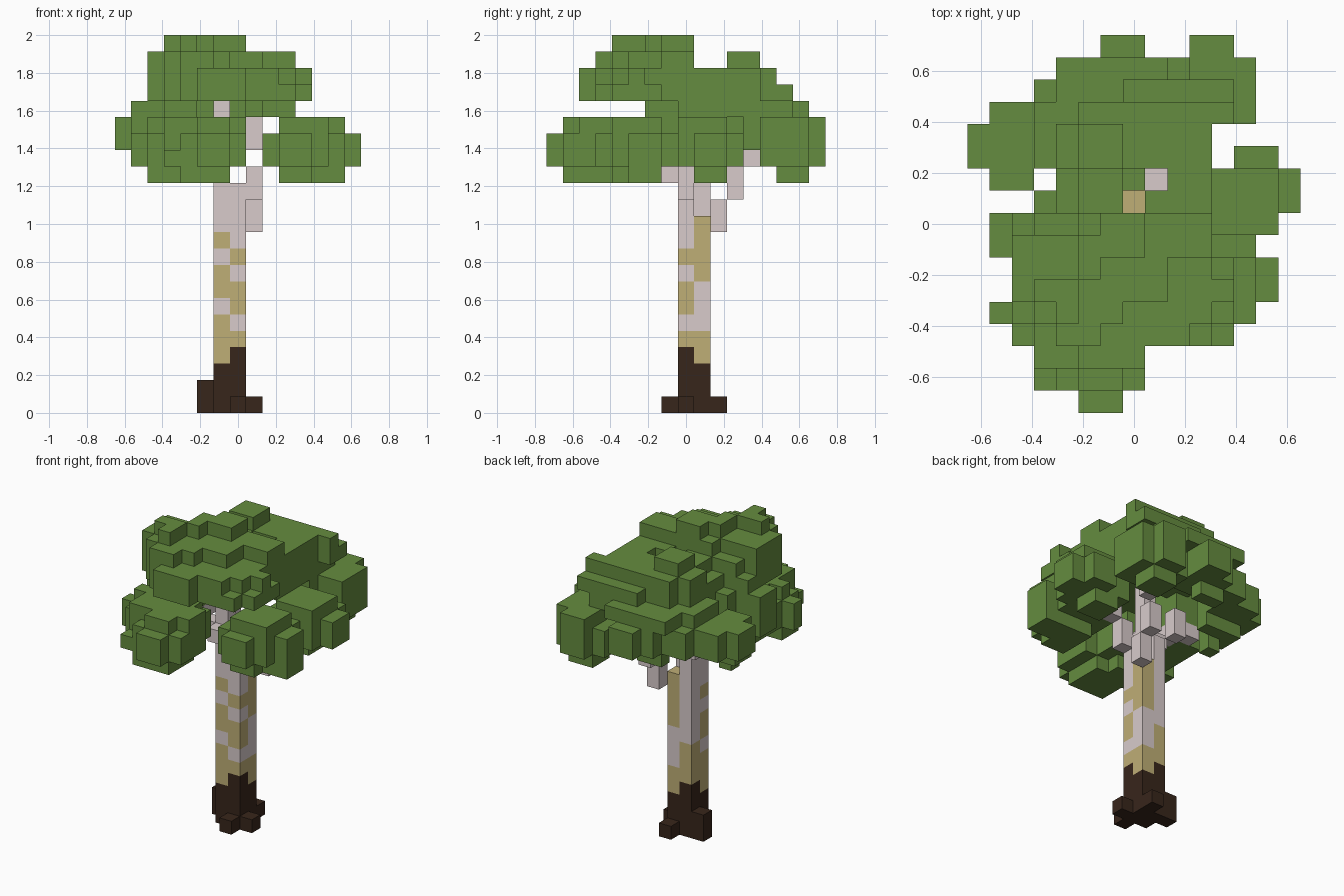
import bpy, bmesh
from itertools import product
from mathutils import Vector

cube = bpy.data.objects.get("Cube")
if cube:
    bpy.data.objects.remove(cube, do_unlink=True)

UNIT = 2 / 23                               # edge length of one block
ORIGIN = Vector((-7.5, -8.5, 0)) * UNIT     # corner of the block grid


def material(name, r, g, b):
    mat = bpy.data.materials.new(name)
    mat.use_nodes = True
    mat.diffuse_color = (r, g, b, 1)
    mat.node_tree.nodes["Principled BSDF"].inputs["Base Color"].default_value = (r, g, b, 1)
    return mat


LEAF = material("leaf green", .13, .262, .05)
PALE = material("pale bark", .69, .6, .6)
OCHRE = material("ochre bark", .52, .425, .18)
DARK = material("dark bark", .039, .019, .011)
MATERIALS = [LEAF, PALE, OCHRE, DARK]

blocks = {}     # cell -> (part name, material)


def fill(part, mat, *boxes):
    """Fill inclusive cell ranges (x, x, y, y, z, z) without overwriting."""
    for x0, x1, y0, y1, z0, z1 in boxes:
        for cell in product(range(x0, x1 + 1), range(y0, y1 + 1), range(z0, z1 + 1)):
            blocks.setdefault(cell, (part, mat))


# Trunk: four columns, bark patches listed from the ground up
BARK = {"D": DARK, "O": OCHRE, "P": PALE}
columns = {
    (6, 8): "DDDOOOPOOPOPPP",
    (7, 8): "DDDDOPOOPOPPPP",
    (7, 9): "DDDOOPPPOOOO",
    (6, 9): "DDDDOOOPPPPPPP",
}
for (x, y), bark in columns.items():
    for z, letter in enumerate(bark):
        blocks[x, y, z] = ("trunk", BARK[letter])

# Roots
fill("roots", DARK, (5, 5, 9, 9, 0, 1), (7, 7, 7, 7, 0, 0),
     (8, 8, 8, 8, 0, 0), (7, 7, 10, 10, 0, 0))

# Branches stepping outward into the crown
fill("back_branch", PALE, (8, 8, 10, 10, 11, 12), (8, 8, 11, 11, 13, 14),
     (9, 9, 12, 12, 15, 15), (8, 8, 12, 12, 16, 17))
fill("main_branch", PALE, (6, 6, 8, 8, 14, 18))
fill("front_branch", PALE, (6, 6, 7, 7, 14, 14), (5, 5, 6, 6, 15, 15))
fill("left_branch", PALE, (8, 8, 8, 8, 13, 14), (9, 9, 8, 8, 15, 15))
fill("right_branch", PALE, (5, 5, 8, 8, 14, 14), (4, 4, 8, 8, 15, 15),
     (5, 5, 10, 10, 14, 15), (3, 4, 9, 9, 15, 15))

# Lower leaf clumps
fill("front_right_clump", LEAF, (3, 7, 2, 3, 15, 16), (4, 7, 1, 1, 15, 16),
     (3, 3, 1, 1, 15, 15), (5, 6, 0, 0, 15, 16), (1, 5, 4, 4, 15, 16),
     (2, 6, 3, 5, 15, 16), (3, 6, 2, 4, 17, 17), (2, 5, 3, 4, 14, 14),
     (4, 6, 1, 3, 14, 14), (5, 6, 1, 1, 17, 17), (3, 5, 5, 5, 17, 17),
     (7, 7, 2, 3, 17, 17), (2, 2, 4, 4, 17, 17))
fill("front_left_clump", LEAF, (9, 12, 4, 7, 15, 16), (10, 11, 3, 6, 15, 16),
     (10, 13, 5, 6, 15, 16), (10, 12, 4, 6, 17, 17), (10, 11, 4, 6, 14, 14),
     (12, 13, 5, 6, 14, 14))
fill("left_clump", LEAF, (11, 14, 9, 10, 15, 16), (10, 13, 8, 10, 15, 16),
     (12, 13, 8, 11, 15, 16), (11, 13, 8, 10, 17, 17), (11, 12, 9, 10, 14, 14))
fill("back_left_clump", LEAF, (9, 12, 13, 15, 15, 16), (10, 12, 13, 15, 17, 17),
     (10, 11, 14, 16, 15, 17), (10, 11, 14, 15, 14, 14), (9, 10, 12, 12, 16, 16),
     (10, 10, 12, 12, 17, 17))
fill("back_clump", LEAF, (5, 7, 14, 15, 16, 17), (6, 7, 14, 16, 16, 17),
     (5, 6, 14, 14, 15, 15), (3, 7, 13, 14, 16, 17))
fill("back_right_clump", LEAF, (0, 3, 11, 12, 16, 17), (1, 3, 11, 13, 16, 17),
     (1, 2, 10, 12, 16, 17), (1, 3, 11, 11, 15, 15), (1, 2, 10, 10, 15, 15),
     (2, 2, 10, 10, 14, 14))
fill("right_clump", LEAF, (1, 3, 7, 8, 16, 18), (3, 4, 6, 9, 16, 18),
     (2, 3, 6, 8, 15, 17))

# Upper crown
fill("back_crown", LEAF, (9, 10, 8, 13, 18, 20), (7, 10, 11, 13, 18, 20),
     (7, 10, 14, 14, 18, 19), (4, 6, 9, 12, 18, 19), (3, 5, 11, 13, 18, 18),
     (4, 7, 11, 15, 18, 18), (6, 7, 10, 11, 18, 18), (8, 8, 14, 15, 18, 18),
     (8, 11, 13, 13, 19, 20), (9, 11, 13, 14, 19, 19),
     (4, 7, 11, 12, 19, 20), (5, 6, 9, 13, 19, 20), (5, 6, 11, 12, 21, 21))
fill("front_crown", LEAF, (5, 7, 2, 6, 19, 20), (4, 10, 3, 7, 19, 19),
     (4, 9, 3, 7, 20, 20), (3, 11, 4, 6, 19, 19), (3, 10, 4, 8, 20, 20),
     (11, 11, 5, 5, 20, 20), (2, 10, 5, 8, 19, 19), (2, 9, 5, 7, 20, 20),
     (8, 10, 9, 9, 19, 20), (2, 4, 5, 7, 21, 21), (3, 6, 4, 7, 21, 21),
     (4, 5, 3, 6, 21, 21), (5, 8, 5, 8, 21, 21), (9, 10, 7, 8, 21, 21))
fill("crown_top", LEAF, (3, 3, 5, 5, 22, 22), (4, 4, 4, 5, 22, 22),
     (5, 5, 6, 7, 22, 22), (6, 7, 7, 8, 22, 22))


def build(part):
    """Mesh one part, keeping only faces that are open to the air."""
    mesh = bpy.data.meshes.new(part)
    cells = {c: m for c, (p, m) in blocks.items() if p == part}
    used = [m for m in MATERIALS if m in cells.values()]
    for mat in used:
        mesh.materials.append(mat)
    bm = bmesh.new()
    for cell, mat in cells.items():
        for axis, side in product(range(3), (0, 1)):
            step = [0, 0, 0]
            step[axis] = 1 if side else -1
            if tuple(c + s for c, s in zip(cell, step)) in blocks:
                continue
            u, v = (axis + 1) % 3, (axis + 2) % 3
            corners = [(0, 0), (1, 0), (1, 1), (0, 1)]
            verts = []
            for a, b in corners if side else reversed(corners):
                point = Vector(cell)
                point[axis] += side
                point[u] += a
                point[v] += b
                verts.append(bm.verts.new(point * UNIT + ORIGIN))
            bm.faces.new(verts).material_index = used.index(mat)
    bmesh.ops.remove_doubles(bm, verts=bm.verts[:], dist=UNIT / 100)
    bm.to_mesh(mesh)
    bm.free()
    bpy.context.collection.objects.link(bpy.data.objects.new(part, mesh))


for part in dict.fromkeys(name for name, mat in blocks.values()):
    build(part)
